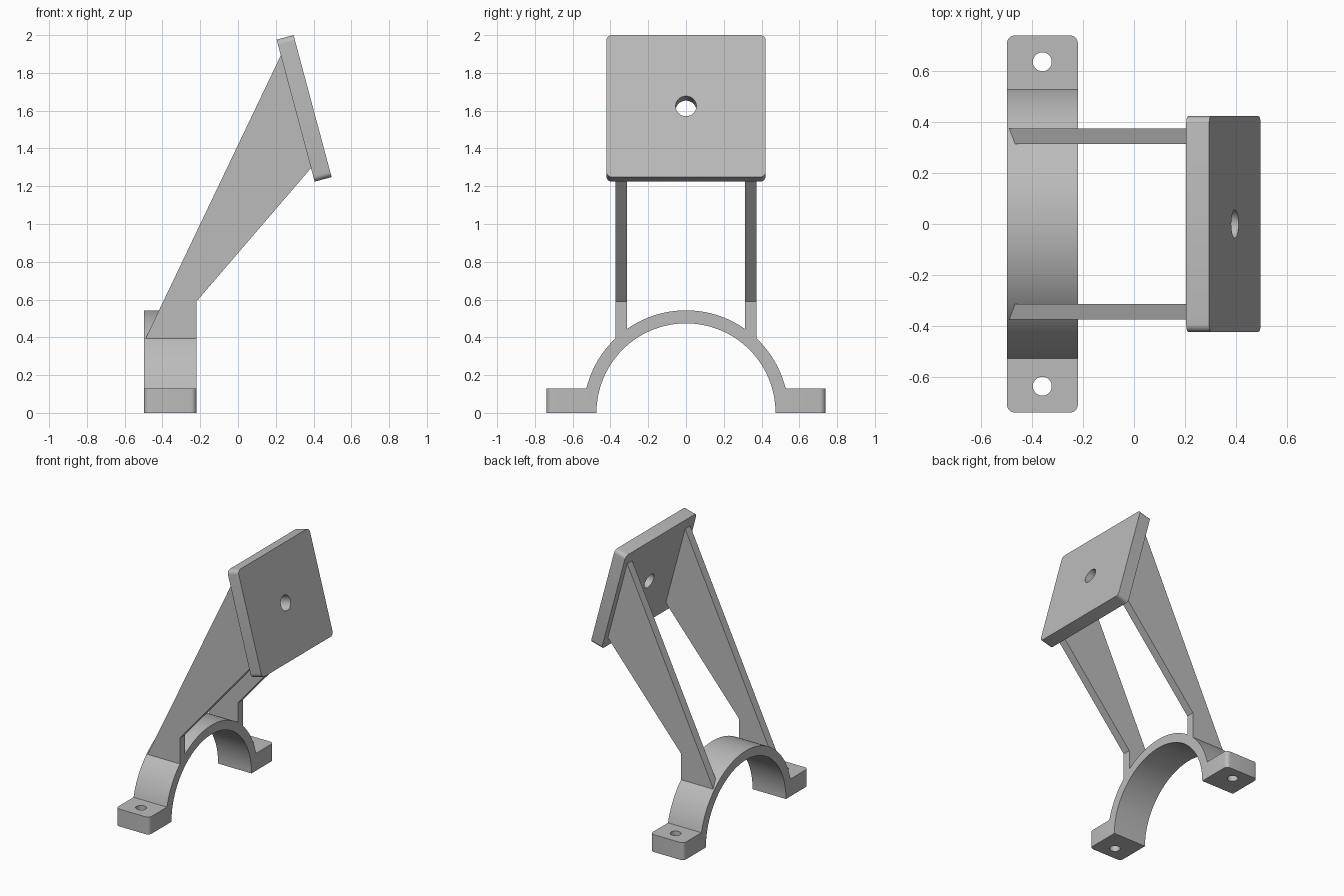
import bpy, bmesh
from math import sin, cos, asin, pi, radians
from mathutils import Matrix, Vector

if "Cube" in bpy.data.objects:
    bpy.data.objects.remove(bpy.data.objects["Cube"], do_unlink=True)

grey = bpy.data.materials.new("plain grey")
grey.use_nodes = True
colour = (0.5, 0.5, 0.5, 1)
grey.diffuse_color = colour
grey.node_tree.nodes["Principled BSDF"].inputs["Base Color"].default_value = colour


def prism(name, points, direction, round_edges=None, radius=0.03):
    """Extrude a flat outline; optionally round the edges picked by a rule."""
    bm = bmesh.new()
    face = bm.faces.new([bm.verts.new(p) for p in points])
    grown = bmesh.ops.extrude_face_region(bm, geom=[face])["geom"]
    bmesh.ops.translate(bm, vec=Vector(direction),
                        verts=[v for v in grown if isinstance(v, bmesh.types.BMVert)])
    if round_edges:
        bmesh.ops.bevel(bm, geom=[e for e in bm.edges if round_edges(e)],
                        offset=radius, segments=6, profile=0.5, affect='EDGES')
    bmesh.ops.recalc_face_normals(bm, faces=bm.faces)
    mesh = bpy.data.meshes.new(name)
    bm.to_mesh(mesh)
    bm.free()
    mesh.materials.append(grey)
    obj = bpy.data.objects.new(name, mesh)
    bpy.context.collection.objects.link(obj)
    return obj


def select(obj):
    bpy.ops.object.select_all(action='DESELECT')
    obj.select_set(True)
    bpy.context.view_layer.objects.active = obj


def drill(obj, centre, radius, tilt=0):
    """Cut a round through hole and remove the cutter."""
    bpy.ops.mesh.primitive_cylinder_add(vertices=48, radius=radius, depth=0.4,
                                        location=centre, rotation=(0, tilt, 0))
    cutter = bpy.context.object
    cutter.hide_render = True
    cutter.data.materials.append(grey)
    cut = obj.modifiers.new("hole", 'BOOLEAN')
    cut.operation, cut.object, cut.solver = 'DIFFERENCE', cutter, 'EXACT'
    select(obj)
    bpy.ops.object.modifier_apply(modifier=cut.name)
    bpy.data.objects.remove(cutter, do_unlink=True)


def smooth(obj):
    select(obj)
    bpy.ops.object.shade_smooth_by_angle(angle=radians(25))


# Saddle: half ring with a bolt lug at each foot
BACK, FRONT = -0.497, -0.22
INNER, OUTER, LUG_TOP, LUG_END = 0.474, 0.543, 0.13, 0.738
STEPS = 64
start = asin(LUG_TOP / OUTER)
outline = [(LUG_END, 0), (LUG_END, LUG_TOP)]
for i in range(STEPS + 1):
    a = start + (pi - 2 * start) * i / STEPS
    outline.append((OUTER * cos(a), OUTER * sin(a)))
outline += [(-LUG_END, LUG_TOP), (-LUG_END, 0)]
for i in range(STEPS + 1):
    a = pi - pi * i / STEPS
    outline.append((INNER * cos(a), INNER * sin(a)))
saddle = prism("saddle_clamp", [(BACK, y, z) for y, z in outline], (FRONT - BACK, 0, 0),
               lambda e: all(abs(v.co.y) > LUG_END - 0.01 for v in e.verts)
               and abs(e.verts[0].co.x - e.verts[1].co.x) < 0.01)
for side in (-1, 1):
    drill(saddle, (-0.359, side * 0.635, 0.06), 0.037)
smooth(saddle)

# Pair of tapered arms, sunk slightly into the saddle and the plate
arm_outline = [(-0.496, 0.38), (0.23, 1.9), (0.24, 1.9), (0.40, 1.305),
               (0.39, 1.3), (FRONT, 0.59), (FRONT, 0.38)]
for name, y in (("left_side_arm", 0.313), ("right_side_arm", -0.373)):
    prism(name, [(x, y, z) for x, z in arm_outline], (0, 0.06, 0))

# Tilted mounting plate with rounded corners and a centre hole
TILT = radians(-15)
THICK, HALF_LONG, HALF_WIDE = 0.093, 0.389, 0.422
place = Matrix.Translation((0.35, 0, 1.612)) @ Matrix.Rotation(TILT, 4, 'Y')
corners = [(-1, -1), (1, -1), (1, 1), (-1, 1)]
plate = prism("mounting_plate",
              [(-THICK / 2, HALF_WIDE * u, HALF_LONG * v) for u, v in corners],
              (THICK, 0, 0),
              lambda e: abs(e.verts[0].co.x - e.verts[1].co.x) > 0.05)
plate.data.transform(place)
drill(plate, place.translation, 0.055, TILT + pi / 2)
smooth(plate)
